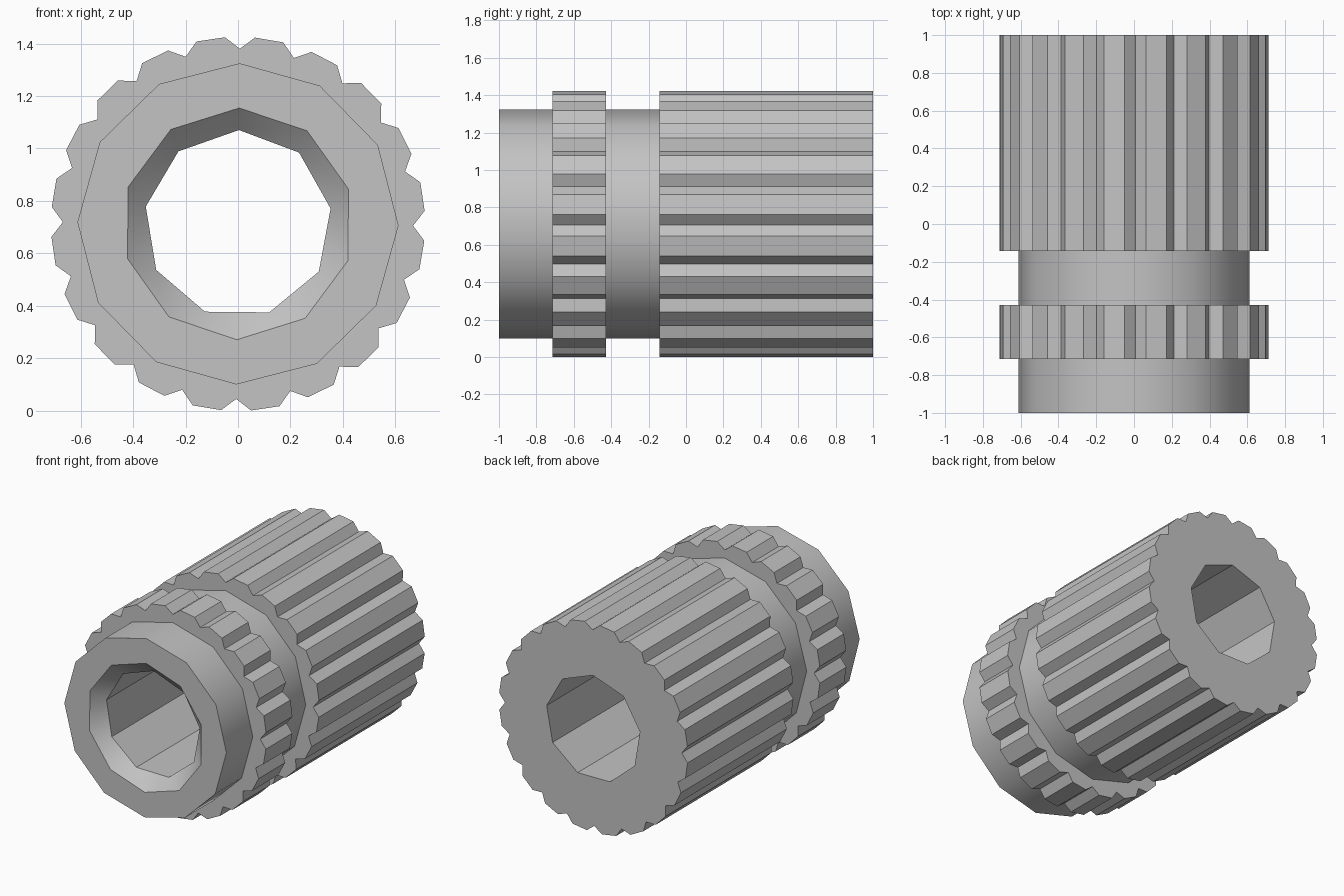
import bpy, bmesh, math

cube = bpy.data.objects.get("Cube")
if cube:
    bpy.data.objects.remove(cube, do_unlink=True)

AXIS_Z = 0.712                  # height of the centre line
TURN = math.radians(0.6)        # slight roll of the whole part
TEETH = 20
TIP_R, ROOT_R = 0.7135, 0.668
BODY_R, MOUTH_R, BORE_R = 0.6125, 0.442, 0.358

bm = bmesh.new()


def ring(points, y):
    """Closed loop of vertices around the axis from (angle, radius) points."""
    return [bm.verts.new((r * math.sin(a + TURN), y, AXIS_Z + r * math.cos(a + TURN)))
            for a, r in points]


def polygon(sides, radius):
    return [(math.tau * i / sides, radius) for i in range(sides)]


def toothed():
    """Rounded teeth separated by V notches, starting at a notch."""
    step = math.tau / TEETH
    return [(step * (i + part), r) for i in range(TEETH)
            for part, r in ((0, ROOT_R), (0.255, TIP_R), (0.745, TIP_R))]


def wall(a, b):
    """Join two loops, with quads where the counts agree and triangles where not."""
    n, m, i, j = len(a), len(b), 0, 0
    while i < n or j < m:
        s, t = (2 * i + 1) * m, (2 * j + 1) * n
        corners = [a[i % n], b[j % m]]
        if t <= s:
            j += 1
            corners.append(b[j % m])
        if s <= t:
            i += 1
            corners.append(a[i % n])
        bm.faces.new(corners)


def flat_cap(a, b):
    """Fill the flat annulus between two loops in one plane."""
    edges = []
    for loop in (a, b):
        for k, v in enumerate(loop):
            w = loop[(k + 1) % len(loop)]
            edges.append(bm.edges.get((v, w)) or bm.edges.new((v, w)))
    bmesh.ops.triangle_fill(bm, use_beauty=True, edges=edges, normal=(0, 1, 0))


body, mouth, bore = polygon(12, BODY_R), polygon(10, MOUTH_R), polygon(9, BORE_R)

# Outer sections from front to back: plain collar, toothed band, neck, toothed grip
stops = [-1, -5 / 7, -3 / 7, -1 / 7, 1]
profiles = [body, toothed(), body, toothed()]
sections = []
for profile, y0, y1 in zip(profiles, stops, stops[1:]):
    front, back = ring(profile, y0), ring(profile, y1)
    wall(front, back)
    sections.append((front, back))

# Shoulders between neighbouring sections
for (_, back), (front, _) in zip(sections, sections[1:]):
    flat_cap(back, front)

# Bore with a chamfered front mouth
mouth_loop = ring(mouth, -1)
bore_front, bore_back = ring(bore, -0.917), ring(bore, 1)
wall(mouth_loop, bore_front)
wall(bore_front, bore_back)

# Front and back end faces
flat_cap(sections[0][0], mouth_loop)
flat_cap(sections[-1][1], bore_back)

bmesh.ops.recalc_face_normals(bm, faces=bm.faces[:])
mesh = bpy.data.meshes.new("toothed_sleeve")
bm.to_mesh(mesh)
bm.free()

sleeve = bpy.data.objects.new("toothed_sleeve", mesh)
bpy.context.collection.objects.link(sleeve)

# Plain grey
grey = bpy.data.materials.new("plain_grey")
grey.use_nodes = True
colour = (0.55, 0.55, 0.55, 1)
grey.diffuse_color = colour
grey.node_tree.nodes["Principled BSDF"].inputs["Base Color"].default_value = colour
mesh.materials.append(grey)

bpy.ops.object.select_all(action="DESELECT")
sleeve.select_set(True)
bpy.context.view_layer.objects.active = sleeve
bpy.ops.object.shade_smooth_by_angle(angle=math.radians(31))
